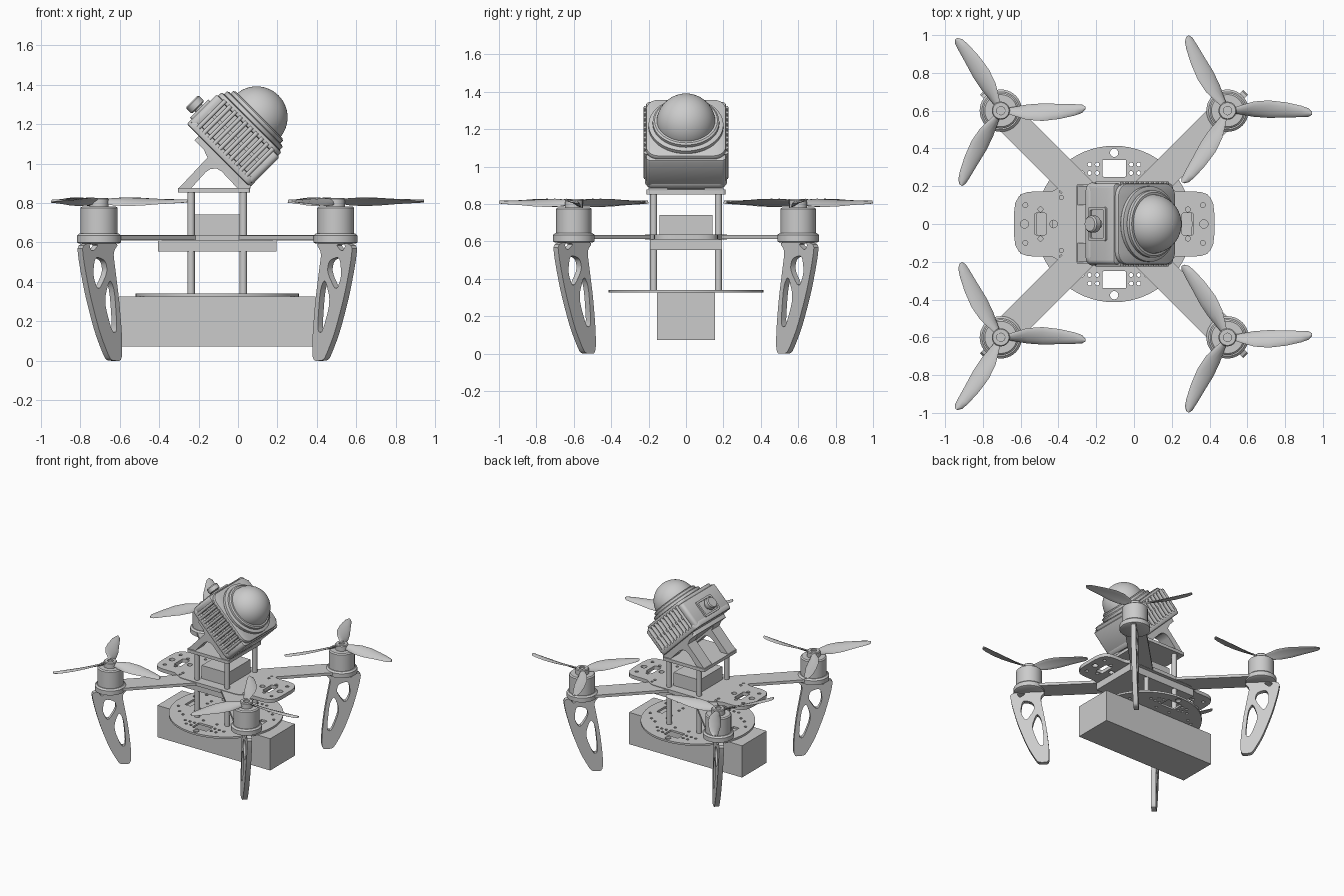
import bpy, bmesh, math
from mathutils import Matrix, Vector

cube = bpy.data.objects.get("Cube")
if cube:
    bpy.data.objects.remove(cube, do_unlink=True)

grey = bpy.data.materials.new("light_grey")
grey.use_nodes = True
grey.diffuse_color = (0.6, 0.6, 0.6, 1)
grey.node_tree.nodes["Principled BSDF"].inputs["Base Color"].default_value = (0.6, 0.6, 0.6, 1)

CX = -0.105                      # airframe centre in x
T = Matrix.Translation
CAM = T((-0.10, 0, 1.04)) @ Matrix.Rotation(math.radians(45), 4, 'Y')


def finish(name, mesh, matrix, angle=30):
    mesh.transform(matrix)
    mesh.materials.clear()
    mesh.materials.append(grey)
    ob = bpy.data.objects.new(name, mesh)
    bpy.context.collection.objects.link(ob)
    bpy.ops.object.select_all(action='DESELECT')
    ob.select_set(True)
    bpy.context.view_layer.objects.active = ob
    bpy.ops.object.shade_smooth_by_angle(angle=math.radians(angle))
    return ob


def circle(x, y, r, n=20):
    return [(x + r * math.cos(k * math.tau / n), y + r * math.sin(k * math.tau / n)) for k in range(n)]


def rect(x, y, w, h, r=0.0):
    if r == 0:
        return [(x + sx * w / 2, y + sy * h / 2) for sx, sy in ((-1, -1), (1, -1), (1, 1), (-1, 1))]
    pts = []
    for q, (sx, sy) in enumerate(((1, 1), (-1, 1), (-1, -1), (1, -1))):
        for k in range(6):
            a = (q + k / 5) * math.pi / 2
            pts.append((x + sx * (w / 2 - r) + r * math.cos(a), y + sy * (h / 2 - r) + r * math.sin(a)))
    return pts


def soften(pts, times=2):
    for _ in range(times):
        out = []
        for a, b in zip(pts, pts[1:] + pts[:1]):
            a, b = Vector(a), Vector(b)
            out += [a.lerp(b, 0.2), a.lerp(b, 0.8)]
        pts = out
    return pts


def plate(name, loops, z0, z1, matrix=Matrix(), bevel=0.0):
    """Extrude an outline with holes from z0 to z1."""
    cu = bpy.data.curves.new(name, 'CURVE')
    cu.dimensions, cu.fill_mode = '2D', 'BOTH'
    cu.extrude = (z1 - z0) / 2 - bevel
    cu.bevel_depth, cu.offset, cu.bevel_resolution = bevel, -bevel, 1
    for loop in loops:
        sp = cu.splines.new('POLY')
        sp.points.add(len(loop) - 1)
        for p, c in zip(sp.points, loop):
            p.co = (c[0], c[1], 0, 1)
        sp.use_cyclic_u = True
    tmp = bpy.data.objects.new(name + "_outline", cu)
    bpy.context.collection.objects.link(tmp)
    dg = bpy.context.evaluated_depsgraph_get()
    mesh = bpy.data.meshes.new_from_object(tmp.evaluated_get(dg))
    bpy.data.objects.remove(tmp, do_unlink=True)
    bm = bmesh.new()
    bm.from_mesh(mesh)
    bmesh.ops.remove_doubles(bm, verts=bm.verts, dist=0.00005)
    bmesh.ops.recalc_face_normals(bm, faces=bm.faces)
    bm.to_mesh(mesh)
    bm.free()
    return finish(name, mesh, matrix @ T((0, 0, (z0 + z1) / 2)))


def lathe(name, profile, matrix, steps=40):
    bm = bmesh.new()
    vs = [bm.verts.new((r, 0, z)) for r, z in profile]
    es = [bm.edges.new(p) for p in zip(vs, vs[1:])]
    bmesh.ops.spin(bm, geom=vs + es, axis=(0, 0, 1), cent=(0, 0, 0), angle=math.tau, steps=steps)
    bmesh.ops.remove_doubles(bm, verts=bm.verts, dist=0.0001)
    bmesh.ops.recalc_face_normals(bm, faces=bm.faces)
    mesh = bpy.data.meshes.new(name)
    bm.to_mesh(mesh)
    bm.free()
    return finish(name, mesh, matrix)


def blades(name, hand, matrix):
    """Three twisted, lens-section blades."""
    stations = [(0.02, 0.03, 0, 40), (0.07, 0.06, 0.004, 36), (0.14, 0.092, 0.008, 28), (0.22, 0.10, 0.008, 22),
                (0.31, 0.083, 0.004, 16), (0.39, 0.062, -0.004, 12), (0.43, 0.045, -0.01, 10), (0.448, 0.015, -0.014, 10)]
    bm = bmesh.new()
    for k in range(3):
        rings = []
        for r, w, sweep, pitch in stations:
            p, ring = math.radians(pitch), []
            for j in range(12):
                a = j * math.tau / 12
                u, v = math.cos(a) * w / 2, math.sin(a) * 0.006 + 0.006 * math.sin(a) ** 2
                y = sweep + u * math.cos(p) - v * math.sin(p)
                z = u * math.sin(p) + v * math.cos(p)
                co = Matrix.Rotation(k * math.tau / 3, 3, 'Z') @ Vector((r, hand * y, z))
                ring.append(bm.verts.new(co))
            rings.append(ring)
        for a, b in zip(rings, rings[1:]):
            for j in range(12):
                bm.faces.new((a[j], a[j - 1], b[j - 1], b[j]))
        bm.faces.new(rings[0])
        bm.faces.new(rings[-1])
    bmesh.ops.recalc_face_normals(bm, faces=bm.faces)
    mesh = bpy.data.meshes.new(name)
    bm.to_mesh(mesh)
    bm.free()
    finish(name, mesh, matrix, 50)


# Four arms with motor, propeller and landing leg
leg = soften([(0.99, 0.60), (0.975, 0.50), (0.93, 0.33), (0.86, 0.14), (0.79, 0.012), (0.765, 0.0),
              (0.70, 0.0), (0.70, 0.12), (0.72, 0.30), (0.75, 0.47), (0.765, 0.55), (0.72, 0.60)])
leg_holes = [soften([(0.895, 0.53), (0.82, 0.51), (0.805, 0.45), (0.87, 0.35), (0.91, 0.43)]),
             soften([(0.79, 0.42), (0.755, 0.36), (0.735, 0.15), (0.77, 0.14), (0.83, 0.30)]),
             soften([(0.94, 0.59), (0.915, 0.55), (0.865, 0.59)])]
for sx, sy, label in ((1, 1, "back_left"), (1, -1, "front_left"), (-1, 1, "back_right"), (-1, -1, "front_right")):
    turn = T((CX, 0, 0)) @ Matrix.Rotation(math.atan2(sy, sx), 4, 'Z')
    hub = T((CX + 0.6 * sx, 0.6 * sy, 0))
    screws = [circle(0.76, s * 0.04, 0.01, 10) for s in (-1, 1)]
    plate("arm_" + label, [rect(0.45, 0, 0.74, 0.155)] + screws, 0.612, 0.634, turn)
    plate("leg_" + label, [leg] + leg_holes, -0.018, 0.018, turn @ Matrix.Rotation(math.pi / 2, 4, 'X'))
    lathe("leg_flange_" + label, [(0, 0.594), (0.10, 0.594), (0.112, 0.6), (0.112, 0.634), (0.10, 0.645), (0, 0.645)], hub)
    lathe("motor_" + label, [(0, 0.64), (0.094, 0.64), (0.094, 0.775), (0.085, 0.783), (0, 0.783)], hub)
    lathe("propeller_hub_" + label, [(0.02, 0.78), (0.048, 0.78), (0.048, 0.82), (0.043, 0.826), (0.022, 0.826),
                                     (0.022, 0.815), (0, 0.815)], hub, 24)
    blades("propeller_" + label, -sx * sy * -1, hub @ T((0, 0, 0.806)))

# Upper deck: lobed plate with cut-outs
half = [(0.53, 0.10), (0.50, 0.155), (0.45, 0.172), (0.33, 0.172), (0.30, 0.19), (0.25, 0.22), (0.14, 0.22)]
ring4 = half + [(-x, y) for x, y in half[::-1]]
deck = [soften(ring4 + [(-x, -y) for x, y in ring4], 1)]
for s in (-1, 1):
    deck += [rect(s * 0.39, 0, 0.06, 0.115, 0.008), circle(s * 0.475, 0, 0.022), circle(s * 0.32, 0, 0.02)]
    for t in (-1, 1):
        deck += [circle(s * 0.39, t * 0.077, 0.013, 12), circle(s * 0.47, t * 0.1, 0.013, 12),
                 circle(s * 0.28, t * 0.14, 0.011, 12), circle(s * 0.28, t * 0.175, 0.011, 12)]
plate("upper_deck", deck, 0.61, 0.638, T((CX, 0, 0)))

# Lower deck: round plate with windows and screw holes
disc = [circle(0, 0, 0.414, 64)]
for s in (-1, 1):
    disc += [rect(0, s * 0.295, 0.125, 0.09, 0.006), circle(0, s * 0.377, 0.022), rect(s * 0.3, 0, 0.05, 0.11, 0.006)]
    for t in (-1, 1):
        disc += [circle(s * x, t * y, 0.011, 10) for x, y in
                 ((0.09, 0.27), (0.13, 0.27), (0.17, 0.27), (0.09, 0.315), (0.13, 0.315),
                  (0.24, 0.2), (0.29, 0.17), (0.35, 0.1), (0.2, 0.1), (0.2, 0.05), (0.06, 0.2))]
plate("lower_deck", disc, 0.326, 0.341, T((CX, 0, 0)))

# Battery, electronics and standoffs
plate("battery", [rect(CX, 0, 0.995, 0.31)], 0.073, 0.326)
plate("electronics_tray", [rect(CX, 0, 0.60, 0.385)], 0.555, 0.611)
plate("flight_controller", [rect(CX, 0, 0.23, 0.285)], 0.637, 0.742)
for x in (-0.238, 0.027):
    for y in (-0.173, 0.173):
        lathe("standoff", [(0, 0.33), (0.019, 0.33), (0.019, 0.86), (0, 0.86)], T((x, y, 0)), 16)

# Camera mount: base and arched cheeks
plate("mount_base", [rect(-0.122, 0, 0.365, 0.42, 0.01)], 0.852, 0.877)
cheek = [(-0.303, 0.872), (-0.155, 1.03), (-0.2, 1.13), (-0.09, 1.04), (0.065, 0.885), (0.062, 0.872),
         (0.0, 0.872), (-0.085, 0.962), (-0.11, 0.975), (-0.14, 0.972), (-0.165, 0.955), (-0.24, 0.872)]
for s in (-1, 1):
    plate("mount_cheek", [cheek], s * 0.15 - 0.05, s * 0.15 + 0.05, Matrix.Rotation(math.pi / 2, 4, 'X'))
plate("mount_back_plate", [rect(0.03, 0, 0.34, 0.4, 0.02)], -0.03, 0.005, CAM)

# Camera body: core, cooling fins, end caps
plate("camera_core", [rect(0, 0, 0.42, 0.385, 0.05)], 0.0, 0.235, CAM)
plate("camera_back", [rect(0, 0, 0.455, 0.44, 0.045)], 0.0, 0.045, CAM, 0.012)
plate("camera_front", [rect(0, 0, 0.43, 0.43, 0.07)], 0.205, 0.24, CAM, 0.01)
for i in range(10):
    plate("cooling_fin", [rect(-0.171 + i * 0.038, 0, 0.021, 0.452, 0.009)], 0.03, 0.222, CAM)
for s in (-1, 1):
    plate("camera_side_rail", [rect(0, s * 0.2, 0.38, 0.03)], 0.115, 0.135, CAM)
    plate("camera_end_cap", [rect(s * 0.195, 0, 0.06, 0.43, 0.025)], 0.02, 0.215, CAM, 0.01)

# Lens ring and dome
dome = [(0.157 * math.cos(a), 0.275 + 0.157 * math.sin(a)) for a in [k * math.pi / 28 for k in range(14)]]
lathe("lens_ring", [(0, 0.235), (0.195, 0.235), (0.2, 0.242), (0.2, 0.262), (0.185, 0.268), (0.178, 0.268),
                    (0.178, 0.285), (0.168, 0.292), (0, 0.292)], CAM, 56)
lathe("lens_dome", [(0, 0.27)] + dome + [(0, 0.432)], CAM, 56)

# Rear connector on the upper end of the camera
port = CAM @ T((-0.22, 0, 0.10)) @ Matrix.Rotation(-math.pi / 2, 4, 'Y')
plate("connector_frame", [rect(0, 0, 0.13, 0.18, 0.012), rect(0, 0, 0.10, 0.15, 0.008)], -0.01, 0.018, port)
lathe("connector_stem", [(0, -0.01), (0.026, -0.01), (0.026, 0.03), (0, 0.03)], port, 20)
lathe("connector_knob", [(0, 0.025), (0.04, 0.025), (0.045, 0.03), (0.045, 0.062), (0.038, 0.07), (0, 0.07)], port, 20)
